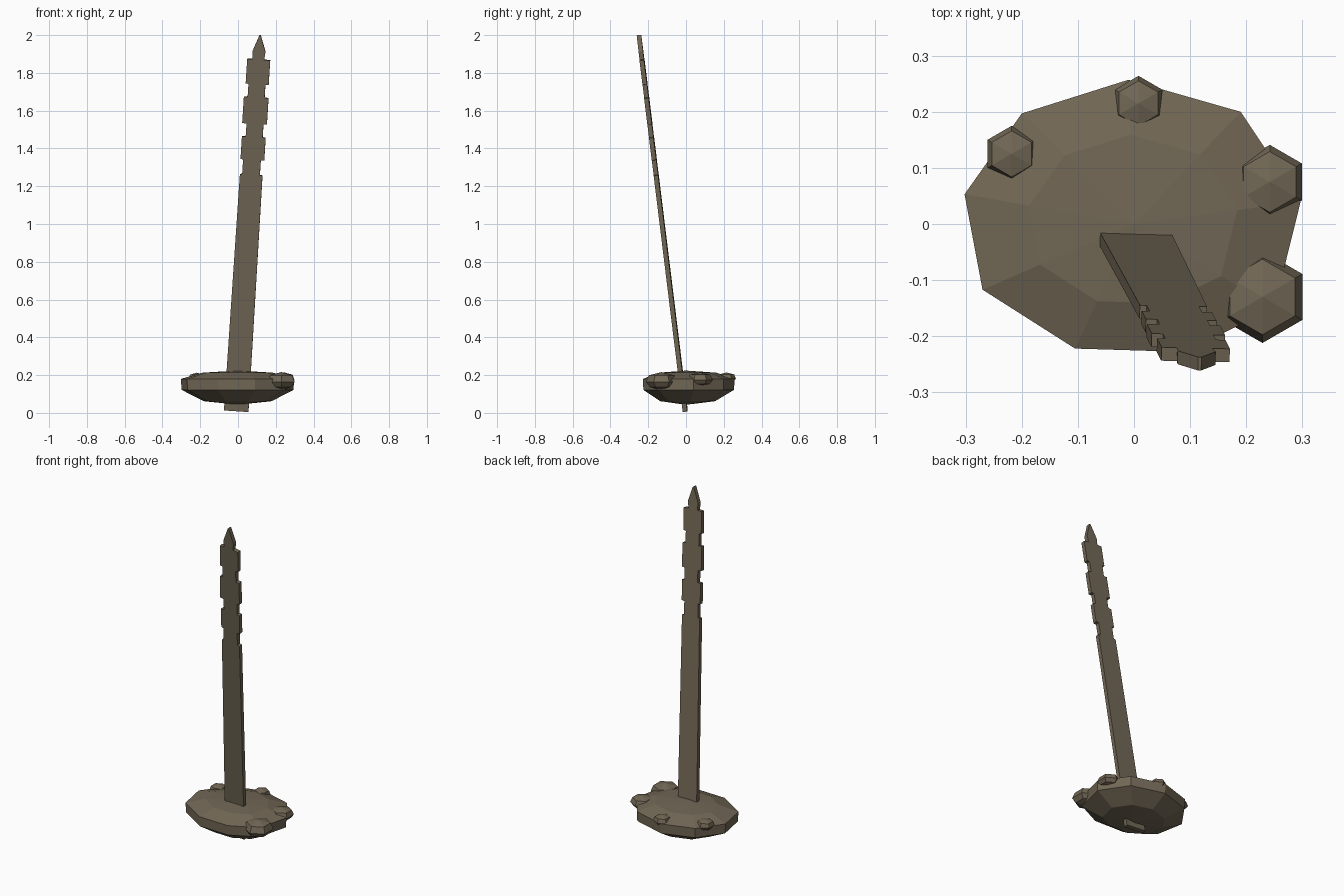
import bpy, bmesh, math
from mathutils import Vector

if "Cube" in bpy.data.objects:
    bpy.data.objects.remove(bpy.data.objects["Cube"])

earth = bpy.data.materials.new("earthy brown")
earth.diffuse_color = (0.165, 0.135, 0.09, 1)
earth.use_nodes = True
earth.node_tree.nodes["Principled BSDF"].inputs["Base Color"].default_value = earth.diffuse_color


def finish(bm, name):
    bmesh.ops.recalc_face_normals(bm, faces=bm.faces[:])
    mesh = bpy.data.meshes.new(name)
    bm.to_mesh(mesh)
    bm.free()
    mesh.materials.append(earth)
    ob = bpy.data.objects.new(name, mesh)
    bpy.context.collection.objects.link(ob)
    return ob


def lathe(name, outline, centre, levels, bottom, top):
    """Loft scaled copies of an outline; levels = (scale, z), closed by two apexes."""
    bm = bmesh.new()
    cx, cy = centre
    rings = [[bm.verts.new((cx + x * s, cy + y * s, z)) for x, y in outline]
             for s, z in levels]
    n = len(outline)
    for a, b in zip(rings, rings[1:]):
        for i in range(n):
            j = (i + 1) % n
            bm.faces.new((a[i], a[j], b[j], b[i]))
    for ring, z in ((rings[0], bottom), (rings[-1], top)):
        apex = bm.verts.new((cx, cy, z))
        for i in range(n):
            bm.faces.new((ring[i], ring[(i + 1) % n], apex))
    return finish(bm, name)


# Flat nine-sided mound
rim = [(-0.302, 0.053), (-0.27, -0.117), (-0.105, -0.222), (0.09, -0.228),
       (0.25, -0.15), (0.297, 0.04), (0.19, 0.2), (-0.01, 0.257), (-0.2, 0.197)]
lathe("mound", rim, (0, 0),
      [(0.6, 0.062), (0.99, 0.122), (1, 0.18), (0.62, 0.213)], 0.043, 0.224)

# Six-sided pebbles on the rim: x, y, radius, z, half height
hexagon = [(math.cos(math.radians(90 + 60 * i)), math.sin(math.radians(90 + 60 * i)))
           for i in range(6)]
pebbles = [(-0.218, 0.125, 0.05, 0.183, 0.03), (0.008, 0.215, 0.049, 0.184, 0.03),
           (0.242, 0.075, 0.066, 0.178, 0.037), (0.229, -0.13, 0.082, 0.168, 0.048)]
for k, (x, y, r, z, h) in enumerate(pebbles):
    lathe(f"pebble_{k + 1}", [(px * r, py * r) for px, py in hexagon], (x, y),
          [(0.75, z - 0.65 * h), (1, z - 0.1 * h), (0.82, z + 0.65 * h)],
          z - h, z + h)

# Leaning notched plank: (height, left, right) rows of its outline
rows = [(0.01, -0.065, 0.065), (1.26, -0.06, 0.06), (1.262, -0.048, 0.046),
        (1.34, -0.048, 0.046), (1.342, -0.062, 0.064), (1.46, -0.062, 0.064),
        (1.462, -0.042, 0.048), (1.53, -0.042, 0.048), (1.532, -0.065, 0.066),
        (1.67, -0.065, 0.066), (1.672, -0.045, 0.045), (1.74, -0.045, 0.045),
        (1.742, -0.06, 0.062), (1.87, -0.06, 0.062), (1.872, -0.032, 0.03),
        (1.915, -0.034, 0.034), (2.0, -0.003, 0.003)]
axis = Vector((0.0635, -0.123, 1))
across = Vector((1, -0.03, 0)) - axis * (Vector((1, -0.03, 0)).dot(axis) / axis.length_squared)
across.normalize()
depth = axis.cross(across).normalized() * 0.012
base = Vector((-0.01, -0.003, 0))

bm = bmesh.new()
loops = [[bm.verts.new(base + axis * z + across * u + depth * d)
          for u, d in ((l, -1), (r, -1), (r, 1), (l, 1))] for z, l, r in rows]
for a, b in zip(loops, loops[1:]):
    for i in range(4):
        j = (i + 1) % 4
        bm.faces.new((a[i], a[j], b[j], b[i]))
bm.faces.new(loops[0])
bm.faces.new(loops[-1])
finish(bm, "notched_plank")
